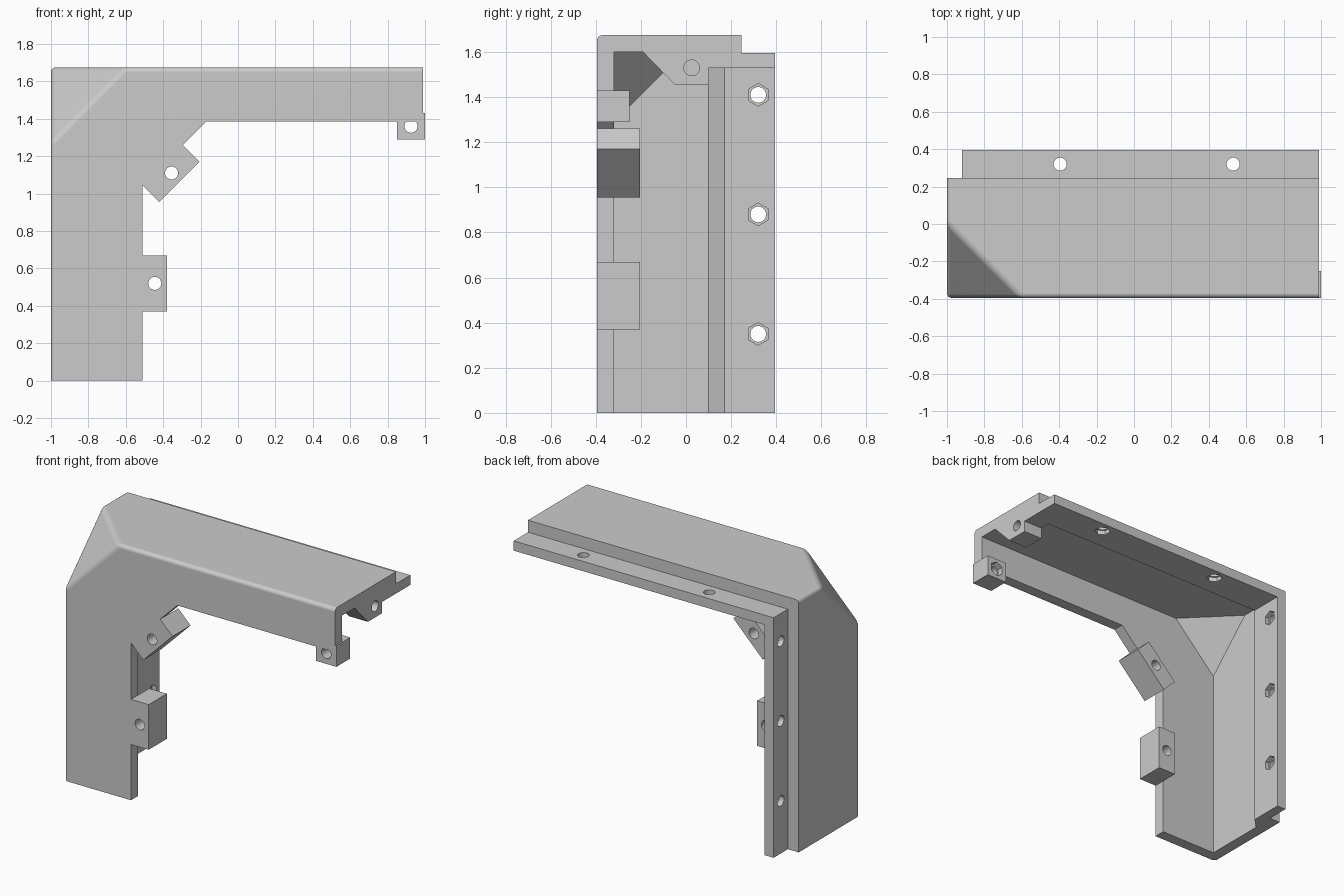
import bpy, bmesh, math
from mathutils import Vector, Matrix

if "Cube" in bpy.data.objects:
    bpy.data.objects.remove(bpy.data.objects["Cube"])

grey = bpy.data.materials.new("light_grey")
grey.use_nodes = True
COLOUR = (0.6, 0.6, 0.6, 1)
grey.diffuse_color = COLOUR
grey.node_tree.nodes["Principled BSDF"].inputs["Base Color"].default_value = COLOUR


def make(name, bm):
    bmesh.ops.recalc_face_normals(bm, faces=bm.faces[:])
    mesh = bpy.data.meshes.new(name)
    bm.to_mesh(mesh)
    bm.free()
    mesh.materials.append(grey)
    ob = bpy.data.objects.new(name, mesh)
    bpy.context.collection.objects.link(ob)
    return ob


def box_bm(lo, hi):
    lo, hi = Vector(lo), Vector(hi)
    bm = bmesh.new()
    bmesh.ops.create_cube(bm, size=1, matrix=Matrix.Translation((lo + hi) / 2)
                          @ Matrix.Diagonal((*(hi - lo), 1)))
    return bm


def box(name, lo, hi):
    return make(name, box_bm(lo, hi))


def slice_off(bm, point, normal):
    """Cut away the side the normal points to and cap the cut."""
    cut = bmesh.ops.bisect_plane(bm, geom=bm.verts[:] + bm.edges[:] + bm.faces[:],
                                 plane_co=point, plane_no=normal, clear_outer=True)
    edges = [e for e in cut["geom_cut"] if isinstance(e, bmesh.types.BMEdge)]
    bmesh.ops.contextual_create(bm, geom=edges)


def prism(name, points, axis, start, end):
    """Extrude an outline along y, or along x with (y, z) points."""
    def place(p, d):
        return (p[0], d, p[1]) if axis == "y" else (d, p[0], p[1])
    bm = bmesh.new()
    face = bm.faces.new([bm.verts.new(place(p, start)) for p in points])
    ext = bmesh.ops.extrude_face_region(bm, geom=[face])
    shift = Vector(place((0, 0), end - start))
    bmesh.ops.translate(bm, vec=shift,
                        verts=[v for v in ext["geom"] if isinstance(v, bmesh.types.BMVert)])
    return make(name, bm)


def rod(centre, axis, radius, depth, sides=32):
    bm = bmesh.new()
    turn = Vector(axis).to_track_quat("Z", "Y").to_matrix().to_4x4()
    bmesh.ops.create_cone(bm, cap_ends=True, segments=sides, radius1=radius,
                          radius2=radius, depth=depth,
                          matrix=Matrix.Translation(centre) @ turn)
    return make("cutter", bm)


def combine(ob, other, operation="DIFFERENCE"):
    mod = ob.modifiers.new("cut", "BOOLEAN")
    mod.operation, mod.solver, mod.object = operation, "EXACT", other
    with bpy.context.temp_override(object=ob, active_object=ob):
        bpy.ops.object.modifier_apply(modifier=mod.name)
    bpy.data.objects.remove(other)


# Outer block with the corner sliced off and its outer edges rounded
bm = box_bm((-1, -0.395, 0), (0.99, 0.245, 1.675))
out = Vector((-1, -1, 1))
slice_off(bm, (-0.6, -0.395, 1.675), out)
bmesh.ops.recalc_face_normals(bm, faces=bm.faces[:])
bm.normal_update()
round_edges = [e for e in bm.edges if all(f.normal.dot(out) > 0.5 for f in e.link_faces)]
bmesh.ops.bevel(bm, geom=round_edges, offset=0.025, segments=4, profile=0.5,
                affect="EDGES")
shell = make("corner_shell", bm)

# Stepped mounting lip along the back
combine(shell, box("lip", (-0.92, 0.2, 0), (0.99, 0.395, 1.595)), "UNION")

# Cavity with a sloped run up to the thicker back flange
bm = box_bm((-0.925, -0.32, -0.2), (1.2, 0.17, 1.6))
slice_off(bm, (-0.615, -0.32, 1.6), out)
slice_off(bm, (-0.925, 0.1, 0), (-1, 1, 0))
slice_off(bm, (0, 0.1, 1.6), (0, 1, 1))
combine(shell, make("cavity", bm))
combine(shell, box("flange_space", (-0.855, 0.16, -0.3), (1.3, 0.6, 1.53)))

# Front plate opening between the two arms
combine(shell, prism("opening", [(-0.51, -0.4), (-0.51, 1.045), (-0.17, 1.385),
                                 (1.4, 1.385), (1.4, -0.4)], "y", -0.6, -0.25))

# Bolt holes and nut pockets in the lip
for z in (0.35, 0.88, 1.41):
    combine(shell, rod((-0.88, 0.32, z), (1, 0, 0), 0.035, 0.3))
    combine(shell, rod((-0.84, 0.32, z), (1, 0, 0), 0.05, 0.09, 6))
for x in (-0.395, 0.53):
    combine(shell, rod((x, 0.32, 1.56), (0, 0, 1), 0.035, 0.3))
    combine(shell, rod((x, 0.32, 1.515), (0, 0, 1), 0.05, 0.09, 6))

# Joining block under the open end
end_block = prism("end_block", [(-0.19, 1.6), (-0.05, 1.455), (0.1, 1.455),
                                (0.1, 1.53), (0.17, 1.53), (0.1, 1.6)], "x", 0.85, 0.99)
combine(end_block, rod((0.92, 0.025, 1.53), (1, 0, 0), 0.035, 0.4))

# Screw tabs along the inner edge of the front plate
side_tab = box("side_tab", (-0.51, -0.395, 0.37), (-0.38, -0.205, 0.67))
combine(side_tab, rod((-0.445, -0.3, 0.52), (0, 1, 0), 0.035, 0.5))

corner_tab = prism("corner_tab", [(-0.51, 1.045), (-0.295, 1.26), (-0.205, 1.17),
                                  (-0.42, 0.955)], "y", -0.395, -0.205)
combine(corner_tab, rod((-0.355, -0.3, 1.11), (0, 1, 0), 0.035, 0.5))

end_tab = box("end_tab", (0.85, -0.395, 1.29), (1, -0.25, 1.43))
combine(end_tab, rod((0.925, -0.3, 1.36), (0, 1, 0), 0.035, 0.5))
combine(end_tab, rod((0.925, -0.25, 1.36), (0, 1, 0), 0.05, 0.08, 6))

# Smooth the rounded edges and holes, keep the rest crisp
for ob in (shell, end_block, side_tab, corner_tab, end_tab):
    bpy.ops.object.select_all(action="DESELECT")
    ob.select_set(True)
    bpy.context.view_layer.objects.active = ob
    bpy.ops.object.shade_smooth_by_angle(angle=math.radians(30))
    ob.modifiers.new("weighted_normals", "WEIGHTED_NORMAL").keep_sharp = True
